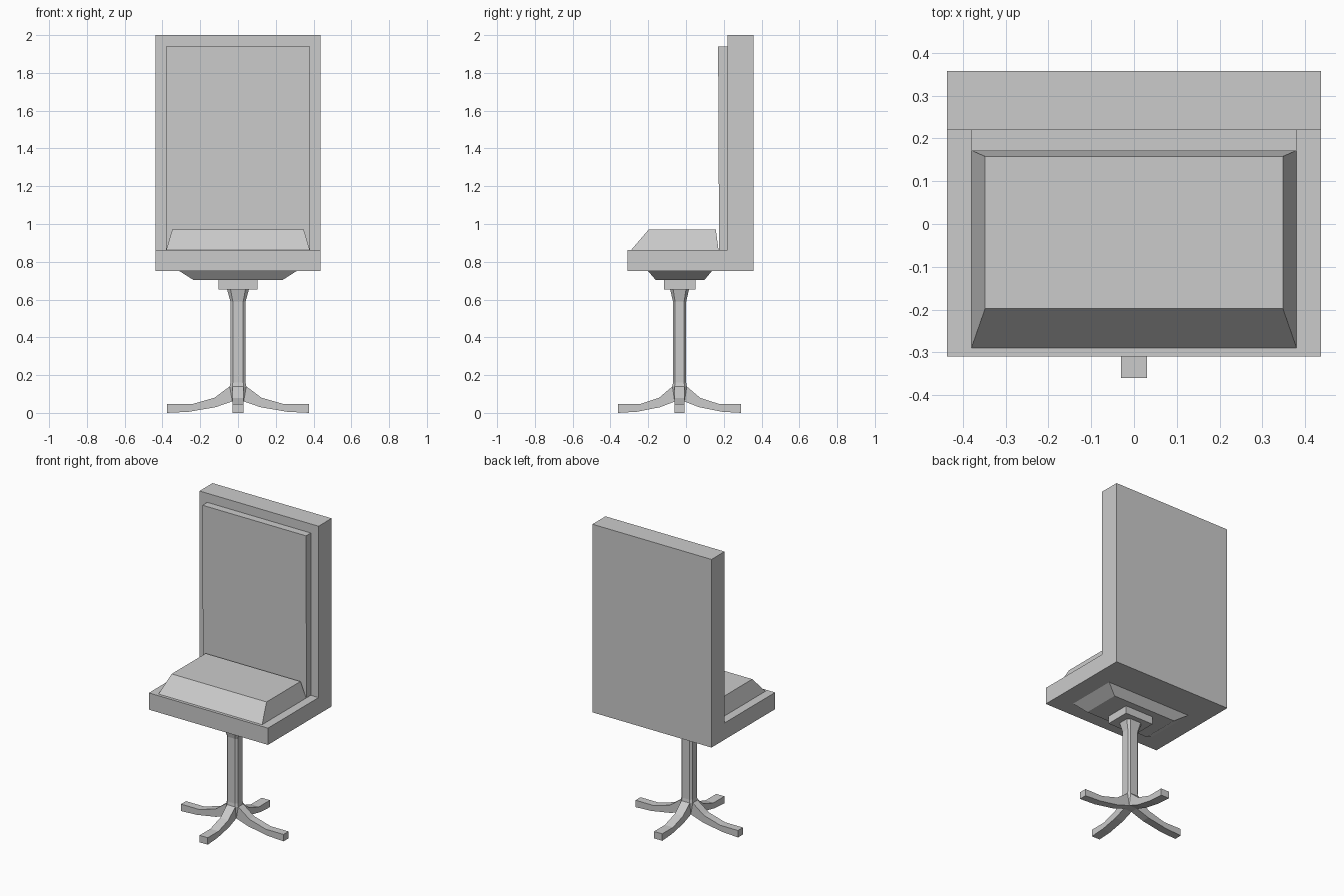
import bpy
import bmesh
from mathutils import Vector

if "Cube" in bpy.data.objects:
    bpy.data.objects.remove(bpy.data.objects["Cube"])

YC = -0.034     # pedestal axis in y
YS = 0.867      # pedestal is slightly narrower in y


def finish(name, bm):
    bmesh.ops.remove_doubles(bm, verts=bm.verts, dist=1e-5)
    bmesh.ops.recalc_face_normals(bm, faces=bm.faces)
    me = bpy.data.meshes.new(name)
    bm.to_mesh(me)
    bm.free()
    ob = bpy.data.objects.new(name, me)
    bpy.context.collection.objects.link(ob)
    return ob


def loft(bm, rings, cap_first=True, cap_last=True):
    """Skin a list of equal-length point rings."""
    loops = [[bm.verts.new(p) for p in r] for r in rings]
    n = len(loops[0])
    for a, b in zip(loops, loops[1:]):
        for i in range(n):
            j = (i + 1) % n
            bm.faces.new((a[i], a[j], b[j], b[i]))
    if cap_first:
        bm.faces.new(loops[0][::-1])
    if cap_last:
        bm.faces.new(loops[-1])


def rect(hx, y0, y1, z):
    return [(-hx, y0, z), (hx, y0, z), (hx, y1, z), (-hx, y1, z)]


def block(name, *rings):
    bm = bmesh.new()
    loft(bm, rings)
    return finish(name, bm)


# L-shaped shell: seat slab and tall back in one profile
bm = bmesh.new()
profile = [(-0.31, 0.752), (0.357, 0.752), (0.357, 2.0),
           (0.22, 2.0), (0.22, 0.863), (-0.31, 0.863)]
loft(bm, [[(x, y, z) for y, z in profile] for x in (-0.437, 0.437)])
finish("seat_shell", bm)

# Padding
block("seat_cushion", rect(0.38, -0.29, 0.172, 0.863), rect(0.348, -0.198, 0.158, 0.97))
block("back_pad", rect(0.38, 0.175, 0.22, 0.863), rect(0.38, 0.17, 0.22, 1.94))

# Mounting plates under the seat
block("mount_plate", rect(0.235, -0.16, 0.097, 0.703), rect(0.312, -0.202, 0.138, 0.752))
block("mount_block", rect(0.104, -0.116, 0.05, 0.652), rect(0.104, -0.116, 0.05, 0.703))

# Pedestal: eight-sided post flared at the top, four curved legs
R, W = 0.044, 0.03
bm = bmesh.new()


def octagon(s, z):
    pts = [(R, -W), (R, W), (W, R), (-W, R), (-R, W), (-R, -W), (-W, -R), (W, -R)]
    return [(x * s, y * s, z) for x, y in pts]


loft(bm, [octagon(1, 0.14), octagon(0.92, 0.16), octagon(0.92, 0.59), octagon(1.3, 0.652)], False, False)

# Leg sections as (top r, top z, bottom r, bottom z)
sections = [(R, 0.14, W, 0.06), (0.125, 0.08, 0.12, 0.03),
            (0.245, 0.046, 0.26, 0.006), (0.376, 0.046, 0.376, 0.0)]
turns = [(1, 0), (0, 1), (-1, 0), (0, -1)]
for c, s in turns:
    def turn(r, t, z):
        return (r * c - t * s, r * s + t * c, z)
    loft(bm, [[turn(a, -W, za), turn(a, W, za), turn(b, W, zb), turn(b, -W, zb)]
              for a, za, b, zb in sections], False, True)
    # corner web between neighbouring legs
    bm.faces.new([bm.verts.new(turn(*p)) for p in ((R, W, 0.14), (W, R, 0.14), (W, W, 0.06))])
# hub underside
bm.faces.new([bm.verts.new(p) for p in rect(W, -W, W, 0.06)])
for v in bm.verts:
    v.co = Vector((v.co.x, v.co.y * YS + YC, v.co.z))
finish("pedestal", bm)
